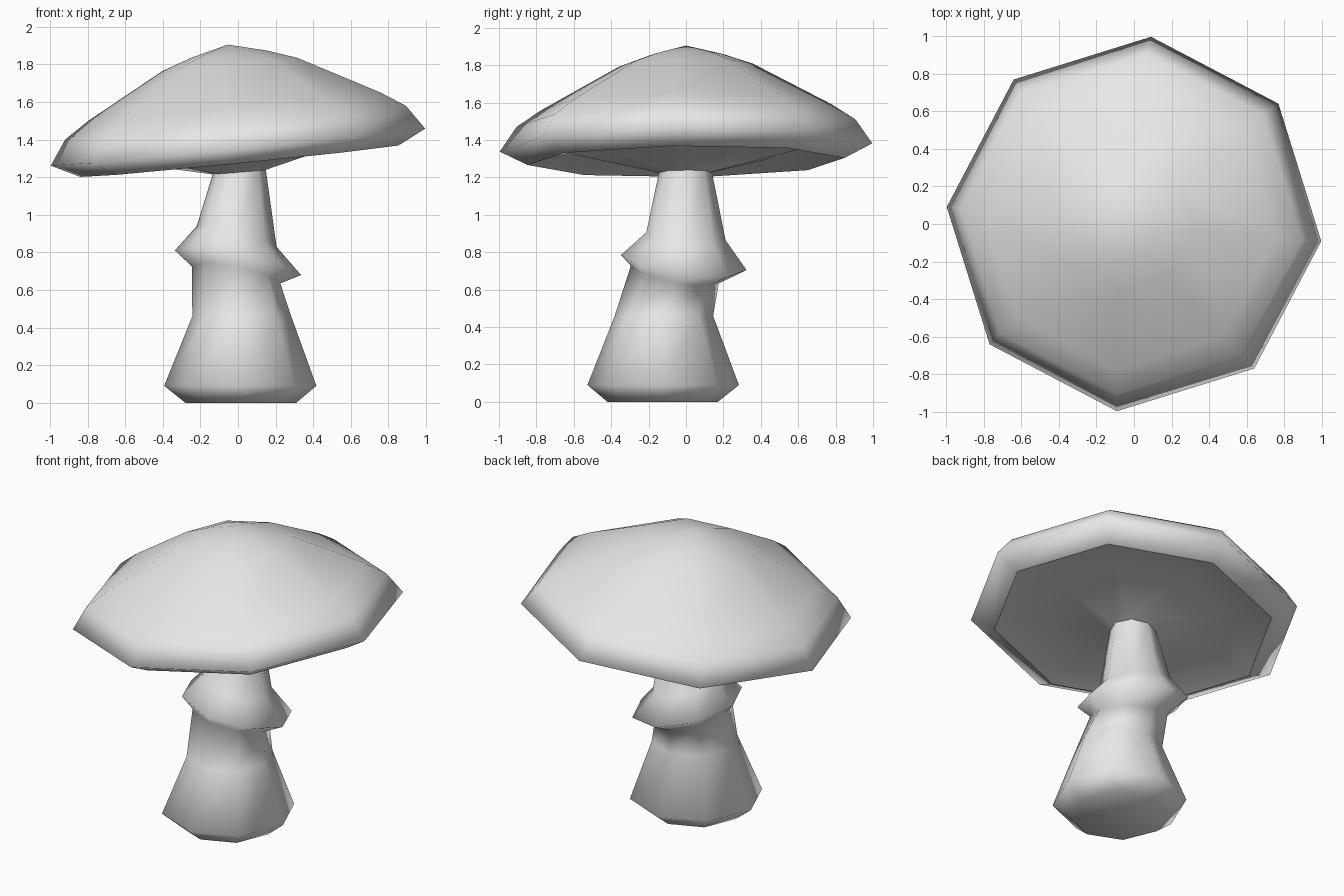
import bpy
import bmesh
from math import cos, sin, radians

SIDES = 8

cube = bpy.data.objects.get("Cube")
if cube:
    bpy.data.objects.remove(cube, do_unlink=True)

grey = bpy.data.materials.new("plain grey")
grey.use_nodes = True
grey.diffuse_color = (0.8, 0.8, 0.8, 1)
grey.node_tree.nodes["Principled BSDF"].inputs["Base Color"].default_value = (0.8, 0.8, 0.8, 1)


def loft(name, rings, phase=0.0, close_start=False, close_end=False):
    """Skin tilted octagon rings: (centre x, centre y, radius, z, slope x, slope y)."""
    bm = bmesh.new()
    loops = []
    for cx, cy, r, z, sx, sy in rings:
        loop = []
        for i in range(SIDES):
            a = phase + radians(360 * i / SIDES)
            dx, dy = r * cos(a), r * sin(a)
            loop.append(bm.verts.new((cx + dx, cy + dy, z + sx * dx + sy * dy)))
        loops.append(loop)
    for low, high in zip(loops, loops[1:]):
        for i in range(SIDES):
            j = (i + 1) % SIDES
            bm.faces.new((low[i], low[j], high[j], high[i]))
    if close_start:
        bm.faces.new(loops[0][::-1])
    if close_end:
        bm.faces.new(loops[-1])
    for face in bm.faces:
        face.smooth = True
    # Merge a zero-radius end ring into a single tip
    bmesh.ops.remove_doubles(bm, verts=bm.verts, dist=0.001)
    mesh = bpy.data.meshes.new(name)
    bm.to_mesh(mesh)
    bm.free()
    mesh.materials.append(grey)
    obj = bpy.data.objects.new(name, mesh)
    bpy.context.collection.objects.link(obj)
    return obj


def tilted(profile):
    """Turn a (radius, z) profile into rings leaning with the cap."""
    return [(-0.1 * (z - 1.36), 0, r, z, 0.1, 0.013) for r, z in profile]


cap_phase = radians(-5.2)

# Cap: rim edge, rounded shoulder and dome
loft("cap", tilted([(0.85, 1.285), (1.0, 1.36), (0.91, 1.49), (0.78, 1.575),
                    (0.36, 1.80), (0.2, 1.855), (0, 1.905)]), cap_phase)

# Hollow underside, funnelling down to the stem
loft("cap_underside", tilted([(0.13, 1.225), (0.6, 1.335), (0.85, 1.285)]), cap_phase)

# Stem: bulging foot, waist, flared skirt and neck
loft("stem", [
    (0.015, -0.125, 0.295, 0, 0, 0),
    (0.012, -0.122, 0.405, 0.09, 0, 0),
    (0.02, -0.118, 0.263, 0.46, 0, 0),
    (-0.01, -0.06, 0.235, 0.68, -0.19, -0.2),
    (0, -0.012, 0.336, 0.745, -0.195, -0.12),
    (-0.007, 0, 0.212, 0.885, -0.26, -0.1),
    (0.007, 0, 0.14, 1.235, 0.1, -0.1),
    (0.007, 0, 0.13, 1.28, 0.1, 0),
], close_start=True, close_end=True)
